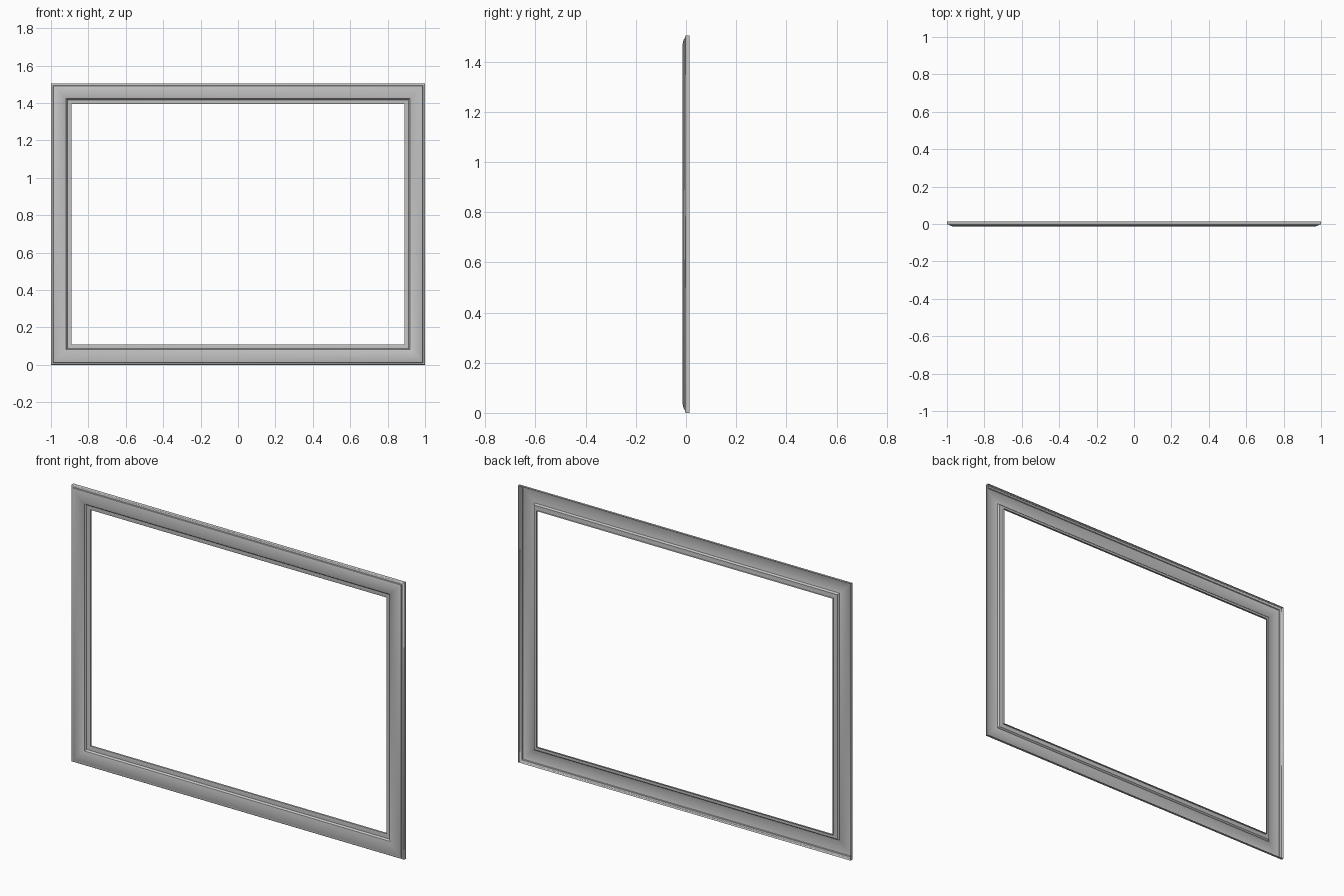
import bpy
import bmesh
import math

cube = bpy.data.objects.get("Cube")
if cube:
    bpy.data.objects.remove(cube, do_unlink=True)

WIDTH, HEIGHT = 2.0, 1.505

# Moulding section: (distance in from the outer edge, depth y)
outer_rim = [(0, 0.014), (0, 0.0), (0.002, -0.003), (0.005, -0.004), (0.011, -0.004)]
cushion = []
for i in range(11):
    t = i / 10
    cushion.append((0.013 + 0.068 * t, -0.004 - 0.010 * math.sin(math.pi * (0.08 + 0.84 * t)) ** 0.7))
inner_lip = [(0.083, -0.004), (0.086, -0.002), (0.088, 0.001), (0.107, 0.001),
             (0.110, 0.003), (0.110, 0.014)]
section = outer_rim + cushion + inner_lip


def mat(name, color):
    m = bpy.data.materials.new(name)
    m.use_nodes = True
    m.diffuse_color = color
    bsdf = next(n for n in m.node_tree.nodes if n.type == "BSDF_PRINCIPLED")
    bsdf.inputs["Base Color"].default_value = color
    return m


# Sweep the section round the rectangle with mitred corners, open at the back
bm = bmesh.new()
rings = []
for d, y in section:
    x, low, high = WIDTH / 2 - d, d, HEIGHT - d
    corners = [(-x, low), (x, low), (x, high), (-x, high)]
    rings.append([bm.verts.new((cx, y, cz)) for cx, cz in corners])
for a, b in zip(rings, rings[1:]):
    for i in range(4):
        j = (i + 1) % 4
        bm.faces.new((a[i], a[j], b[j], b[i]))

mesh = bpy.data.meshes.new("picture_frame")
bm.to_mesh(mesh)
bm.free()
frame = bpy.data.objects.new("picture_frame", mesh)
bpy.context.collection.objects.link(frame)
mesh.materials.append(mat("plain_grey", (0.55, 0.55, 0.55, 1)))

bpy.ops.object.select_all(action="DESELECT")
frame.select_set(True)
bpy.context.view_layer.objects.active = frame
bpy.ops.object.shade_smooth_by_angle(angle=math.radians(40))
